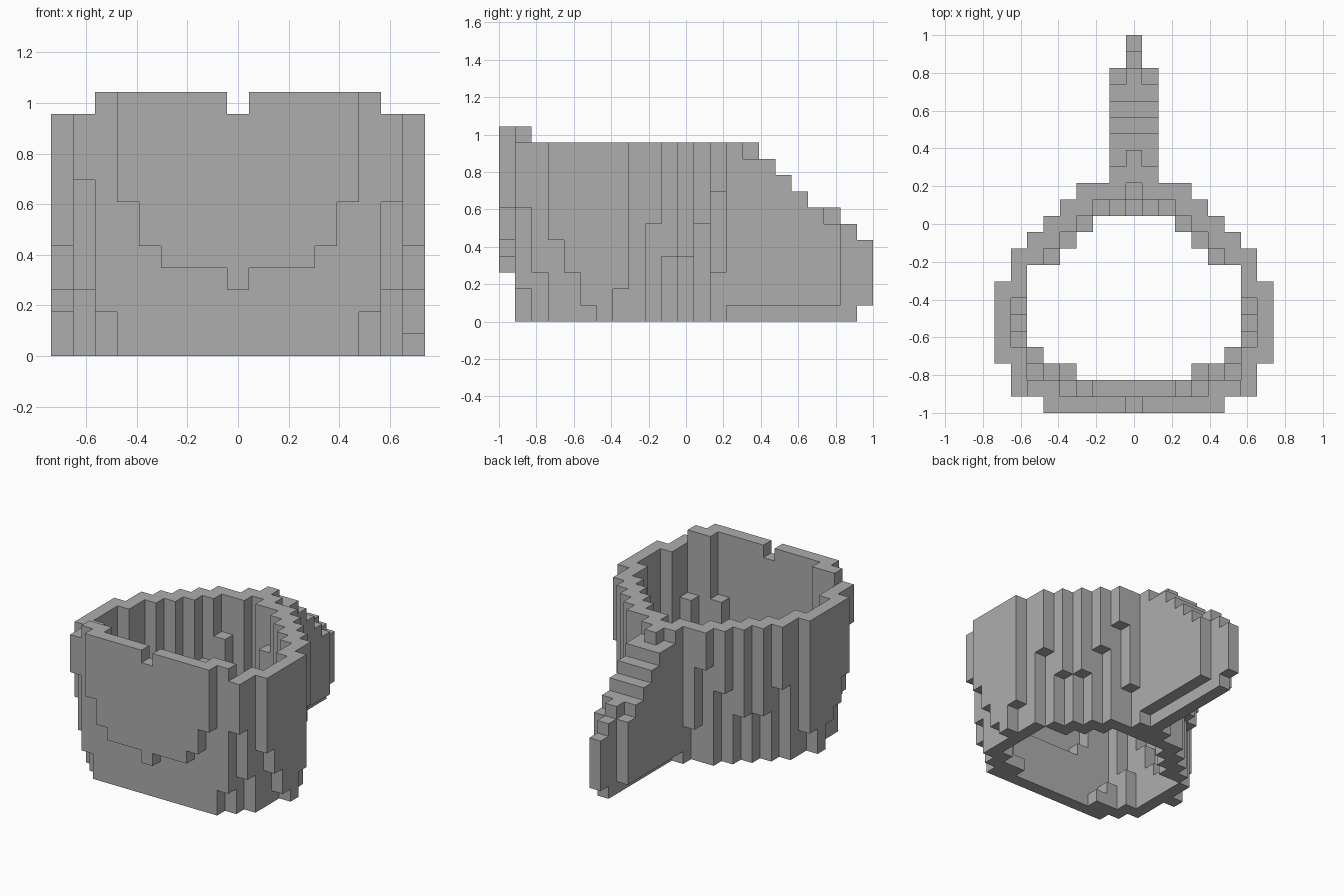
import bpy
import bmesh
from mathutils import Vector

cube = bpy.data.objects.get("Cube")
if cube:
    bpy.data.objects.remove(cube, do_unlink=True)

UNIT = 2 / 23          # edge of one block
RIM, PANEL_TOP = 11, 12

grey = bpy.data.materials.new("plain_grey")
grey.use_nodes = True
grey.diffuse_color = (0.42, 0.42, 0.42, 1)
grey.node_tree.nodes["Principled BSDF"].inputs["Base Color"].default_value = grey.diffuse_color


def column(blocks, i, j, low, high, sides=(1, -1)):
    """Stack blocks from low to high on both sides of the middle."""
    for side in sides:
        blocks.update((i * side, j, k) for k in range(low, high))


# Front panel: curved lower edge and a notch in the middle of the top
panel = set()
for i, low in enumerate((3, 4, 4, 4, 5, 7)):
    column(panel, i, 0, low, PANEL_TOP if i else RIM)

# Wall columns behind and beside the panel: (across, back, underside)
wall = set()
for i, j, low in ((5, 1, 0), (6, 1, 2)):
    column(wall, i, j, low, PANEL_TOP)
for i, j, low in (
        (7, 2, 3), (7, 3, 0), (8, 3, 5), (8, 4, 3), (8, 6, 0),
        (8, 7, 2), (7, 7, 0), (7, 8, 0), (7, 9, 6), (6, 9, 0), (6, 10, 4),
        (5, 10, 0), (5, 11, 4), (4, 11, 0), (4, 12, 6), (3, 12, 0),
        (3, 13, 8), (2, 13, 3), (1, 13, 0)):
    column(wall, i, j, low, RIM)

# Columns whose underside differs between the two sides
column(wall, 7, 1, 7, RIM, (1,))
column(wall, 7, 1, 8, RIM, (-1,))
column(wall, 8, 5, 1, RIM, (1,))
column(wall, 8, 5, 2, RIM, (-1,))

# Inner ledges where the wall draws in towards the base: (across, back, top)
for i, j, high in (
        (0, 1, 4), (1, 1, 4), (2, 1, 4), (3, 1, 5), (4, 1, 7),
        (4, 2, 1), (5, 2, 2), (6, 2, 7), (6, 3, 3),
        (7, 4, 5), (7, 5, 3), (7, 6, 2),
        (5, 9, 4), (4, 10, 4), (3, 11, 6), (2, 12, 8),
        (1, 12, 3), (0, 12, 1), (0, 13, 3)):
    column(wall, i, j, 0, high)
column(wall, 6, 2, 7, 8, (-1,))

# Rear fin: stepped ridge with a thinner keel in the middle
fin = set()
for n, high in enumerate((11, 11, 10, 9, 8, 7, 7, 6, 5)):
    column(fin, 0, 14 + n, 1 if n == 8 else 0, high)
for n, high in enumerate((11, 10, 10, 9, 8, 7, 6)):
    column(fin, 1, 14 + n, 1, high)

solid = panel | wall | fin


def build(name, blocks):
    """Make a mesh of the outer faces of the blocks only."""
    bm = bmesh.new()
    for block in sorted(blocks):
        centre = Vector((block[0], block[1] + 0.5, block[2] + 0.5))
        for axis in range(3):
            for sign in (1, -1):
                normal = Vector((0, 0, 0))
                normal[axis] = sign
                beside = tuple(int(b + n) for b, n in zip(block, normal))
                if beside in solid:
                    continue
                u = Vector((0, 0, 0))
                u[(axis + 1) % 3] = 0.5
                v = normal.cross(u)
                middle = centre + normal / 2
                corners = (-u - v, u - v, u + v, v - u)
                bm.faces.new([bm.verts.new((middle + c) * UNIT) for c in corners])
    bmesh.ops.translate(bm, verts=bm.verts, vec=(0, -1, 0))
    bmesh.ops.remove_doubles(bm, verts=bm.verts, dist=UNIT / 100)
    bmesh.ops.dissolve_limit(bm, angle_limit=0.01, verts=bm.verts, edges=bm.edges)
    mesh = bpy.data.meshes.new(name)
    bm.to_mesh(mesh)
    bm.free()
    mesh.materials.append(grey)
    bpy.context.collection.objects.link(bpy.data.objects.new(name, mesh))


build("front_panel", panel)
build("ring_wall", wall)
build("rear_fin", fin)
